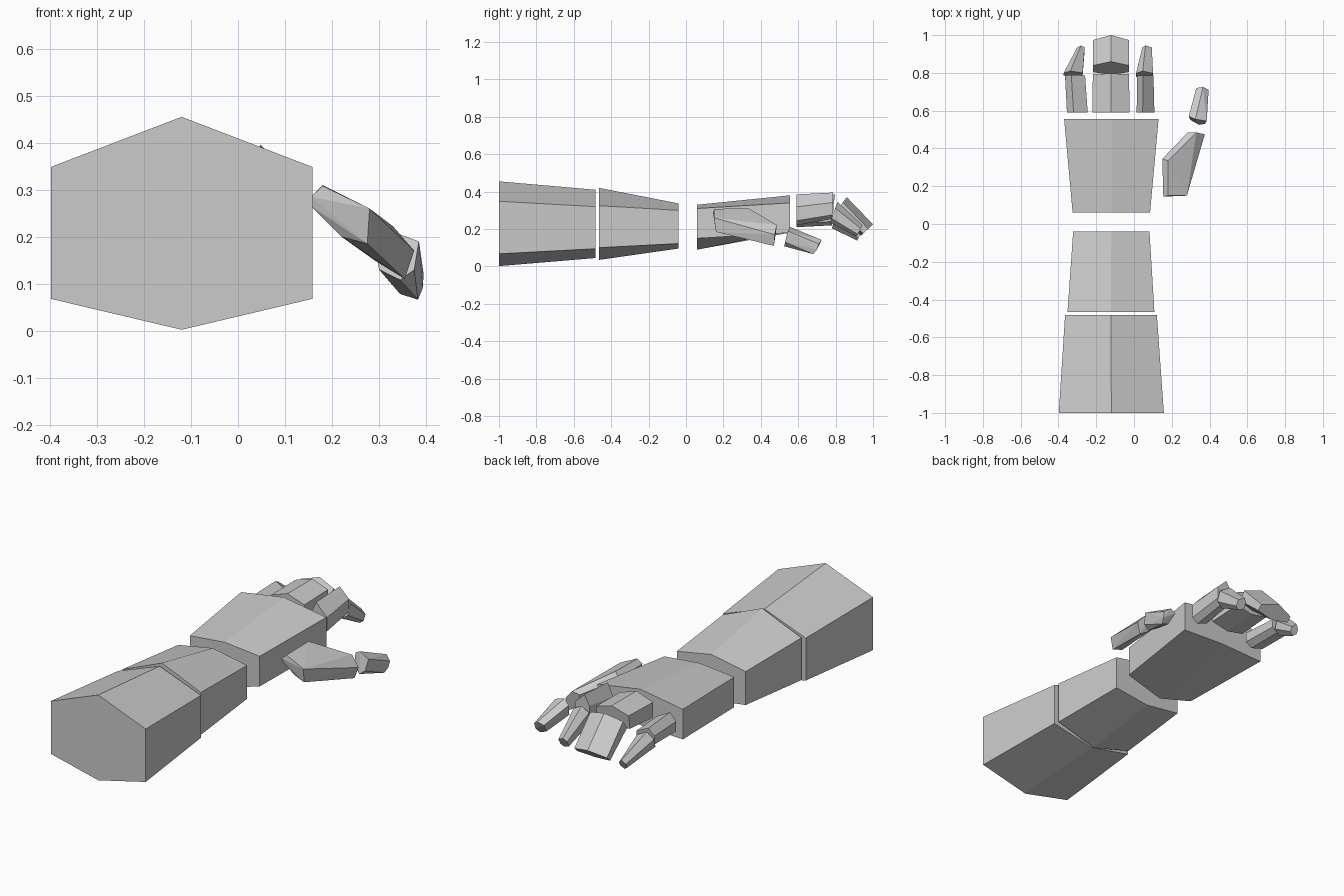
import bpy
import bmesh


def ring(x, w, top, bot, f1, f2, lean=0.0):
    """Six-sided section: top/bot are (y, z) ridges, f1/f2 place the side edges between them."""
    def mix(f):
        return [top[i] + (bot[i] - top[i]) * f for i in (0, 1)]
    up, low = mix(f1), mix(f2)
    return [(x + lean, *top), (x + w, *up), (x + w, *low),
            (x - lean, *bot), (x - w, *low), (x - w, *up)]


def finish(name, bm):
    bmesh.ops.recalc_face_normals(bm, faces=bm.faces)
    mesh = bpy.data.meshes.new(name)
    bm.to_mesh(mesh)
    bm.free()
    bpy.context.collection.objects.link(bpy.data.objects.new(name, mesh))


def loft(name, a, b):
    bm = bmesh.new()
    va, vb = [[bm.verts.new(p) for p in r] for r in (a, b)]
    bm.faces.new(va)
    bm.faces.new(vb[::-1])
    for i in range(6):
        j = (i + 1) % 6
        bm.faces.new((va[i], va[j], vb[j], vb[i]))
    finish(name, bm)


def hull(name, points):
    bm = bmesh.new()
    for p in points:
        bm.verts.new(p)
    res = bmesh.ops.convex_hull(bm, input=bm.verts)
    loose = [v for v in bm.verts if not v.link_faces]
    bmesh.ops.delete(bm, geom=loose, context='VERTS')
    finish(name, bm)


# Forearm, wrist and palm blocks
loft("forearm",
     ring(-0.12, 0.278, (-1.0, 0.455), (-1.0, 0.002), 0.235, 0.855),
     ring(-0.122, 0.243, (-0.483, 0.41), (-0.483, 0.045), 0.247, 0.863))
loft("wrist",
     ring(-0.122, 0.23, (-0.465, 0.42), (-0.465, 0.035), 0.247, 0.83),
     ring(-0.12, 0.202, (-0.04, 0.337), (-0.04, 0.096), 0.153, 0.89))
loft("palm",
     ring(-0.12, 0.205, (0.06, 0.33), (0.06, 0.09), 0.083, 0.75),
     ring(-0.12, 0.25, (0.555, 0.38), (0.555, 0.19), 0.21, 1.05))

# Wide paired middle finger
loft("middle_finger_base",
     ring(-0.122, 0.098, (0.59, 0.385), (0.59, 0.25), 0.25, 0.85),
     ring(-0.122, 0.096, (0.797, 0.385), (0.78, 0.265), 0.25, 0.85))
loft("middle_finger_tip",
     ring(-0.122, 0.096, (0.86, 0.37), (0.79, 0.28), 0.3, 0.8),
     ring(-0.122, 0.096, (1.0, 0.225), (0.935, 0.165), 0.4, 0.8))

# Index finger
loft("index_finger_base",
     ring(0.061, 0.047, (0.59, 0.385), (0.59, 0.22), 0.4, 0.85, -0.015),
     ring(0.06, 0.043, (0.785, 0.395), (0.785, 0.255), 0.38, 0.85, -0.012))
loft("index_finger_tip",
     ring(0.056, 0.045, (0.81, 0.345), (0.77, 0.235), 0.3, 0.8, -0.01),
     ring(0.069, 0.025, (0.945, 0.22), (0.912, 0.16), 0.3, 0.8, -0.008))

# Little finger
loft("little_finger_base",
     ring(-0.3, 0.055, (0.59, 0.325), (0.59, 0.21), 0.35, 0.8, -0.02),
     ring(-0.312, 0.053, (0.79, 0.32), (0.78, 0.22), 0.35, 0.8, -0.02))
loft("little_finger_tip",
     ring(-0.322, 0.05, (0.81, 0.31), (0.78, 0.205), 0.35, 0.75, -0.015),
     ring(-0.281, 0.02, (0.945, 0.195), (0.915, 0.138), 0.35, 0.75, 0.0))

# Thumb segments
hull("thumb_base", [
    (0.155, 0.145, 0.285), (0.18, 0.15, 0.308), (0.28, 0.15, 0.26),
    (0.275, 0.16, 0.185), (0.22, 0.17, 0.2), (0.155, 0.15, 0.265),
    (0.15, 0.345, 0.28), (0.18, 0.335, 0.31), (0.285, 0.485, 0.215),
    (0.33, 0.485, 0.222), (0.375, 0.475, 0.17), (0.355, 0.47, 0.11),
    (0.29, 0.47, 0.15)])
hull("thumb_tip", [
    (0.29, 0.57, 0.19), (0.325, 0.555, 0.212), (0.385, 0.545, 0.19),
    (0.375, 0.53, 0.13), (0.345, 0.525, 0.108), (0.3, 0.55, 0.13),
    (0.33, 0.72, 0.13), (0.365, 0.725, 0.142), (0.395, 0.71, 0.12),
    (0.393, 0.7, 0.09), (0.383, 0.68, 0.066), (0.345, 0.68, 0.078)])
